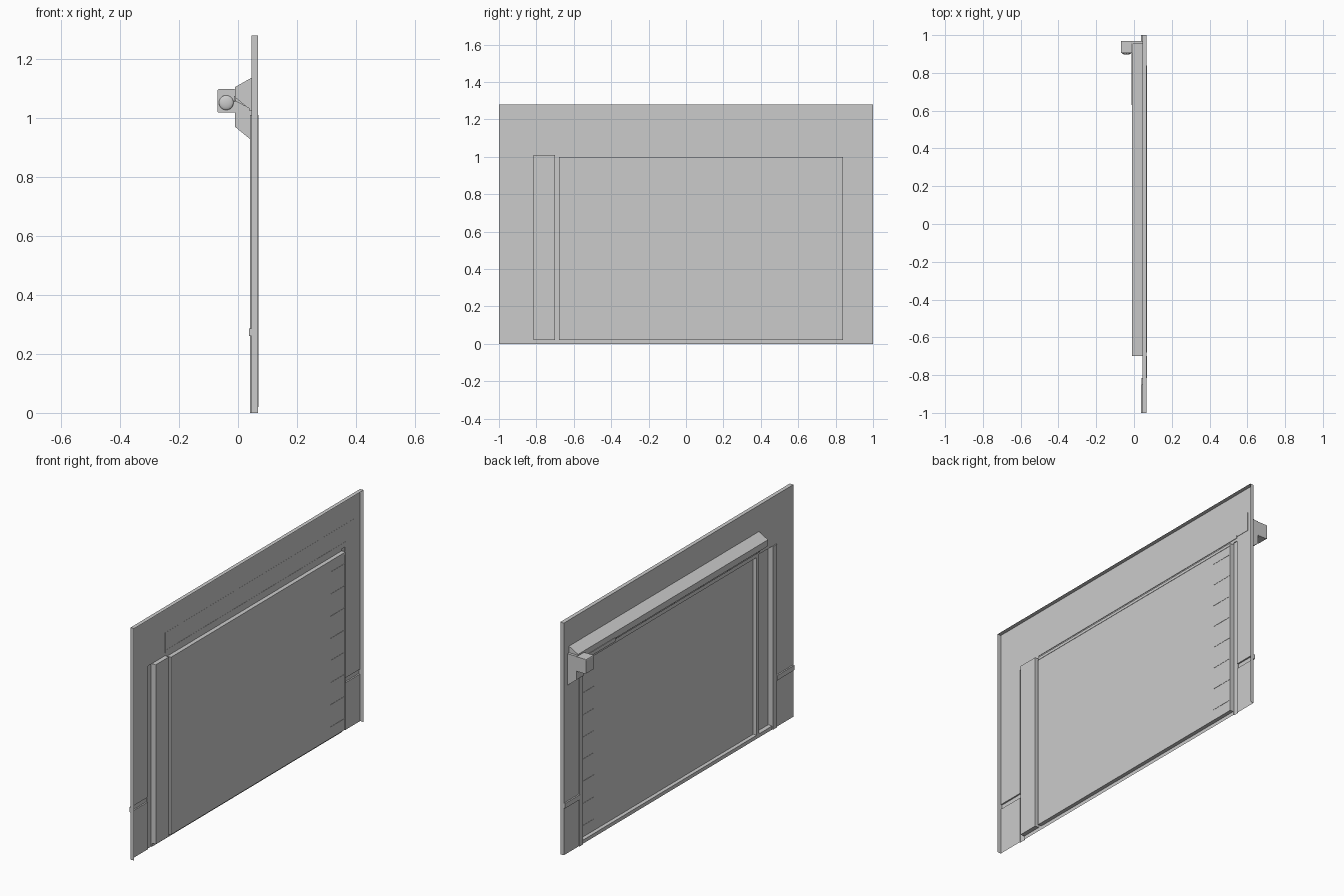
import bpy, bmesh, math
from mathutils import Matrix

if "Cube" in bpy.data.objects:
    bpy.data.objects.remove(bpy.data.objects["Cube"])


def finish(name, bm, fix=True):
    bmesh.ops.remove_doubles(bm, verts=bm.verts, dist=1e-5)
    if fix:
        bmesh.ops.recalc_face_normals(bm, faces=bm.faces)
    me = bpy.data.meshes.new(name)
    bm.to_mesh(me)
    bm.free()
    ob = bpy.data.objects.new(name, me)
    bpy.context.collection.objects.link(ob)
    return ob


def quad(bm, pts):
    bm.faces.new([bm.verts.new(p) for p in pts])


def box(name, x0, x1, y0, y1, z0, z1, bevel=0):
    bm = bmesh.new()
    m = Matrix.Translation(((x0+x1)/2, (y0+y1)/2, (z0+z1)/2)) @ Matrix.Diagonal((x1-x0, y1-y0, z1-z0, 1))
    bmesh.ops.create_cube(bm, size=1, matrix=m)
    if bevel:
        edges = [e for e in bm.edges if abs(e.verts[0].co.y - e.verts[1].co.y) > 1e-4]
        bmesh.ops.bevel(bm, geom=edges, offset=bevel, segments=2, profile=0.5, affect='EDGES')
    return finish(name, bm)


def extrude_y(name, profile, y0, y1):
    bm = bmesh.new()
    f = bm.faces.new([bm.verts.new((x, y0, z)) for x, z in profile])
    r = bmesh.ops.extrude_face_region(bm, geom=[f])
    bmesh.ops.translate(bm, vec=(0, y1-y0, 0), verts=[v for v in r['geom'] if isinstance(v, bmesh.types.BMVert)])
    return finish(name, bm)


def stepped_sheet(name, base, regions, door):
    """Single sheet in the YZ plane whose depth x is set by painted rectangles."""
    ys = sorted({v for r in regions for v in r[:2]} | {-1, 1})
    zs = sorted({v for r in regions for v in r[2:4]} | {0, TOP})

    def depth(i, j):
        y, z = (ys[i]+ys[i+1])/2, (zs[j]+zs[j+1])/2
        d = base
        for a, b, c, e, x in regions:
            if a < y < b and c < z < e:
                d = x
        return d
    bm = bmesh.new()
    ny, nz = len(ys)-1, len(zs)-1
    for i in range(ny):
        for j in range(nz):
            a, b, c, e, d = ys[i], ys[i+1], zs[j], zs[j+1], depth(i, j)
            inside = door[0] <= a and b <= door[1] and door[2] <= c and e <= door[3]
            if not inside:
                quad(bm, [(d, a, c), (d, a, e), (d, b, e), (d, b, c)])
            # step to the next cell, or the return rim on the outer edge
            n = depth(i+1, j) if i+1 < ny else BACK
            if n != d:
                quad(bm, [(d, b, c), (d, b, e), (n, b, e), (n, b, c)])
            n = depth(i, j+1) if j+1 < nz else BACK
            if n != d:
                quad(bm, [(d, a, e), (n, a, e), (n, b, e), (d, b, e)])
            if i == 0:
                quad(bm, [(d, a, c), (BACK, a, c), (BACK, a, e), (d, a, e)])
    return finish(name, bm)


TOP, BACK, FACE = 1.28, 0.067, 0.045
DOOR = (-0.68, 0.835, 0.02, 0.985)

# wall with pressed rails, guides and the recess for the door
stepped_sheet("wall_shell", FACE, [
    (-1, -0.85, 0.26, 0.287, 0.037),
    (0.87, 1, 0.26, 0.287, 0.037),
    (-0.85, -0.815, 0, 1.01, 0.040),
    (0.84, 0.87, 0, 1.01, 0.040),
    (-0.815, -0.70, 0.02, 1.01, 0.069),
    (-0.70, 0.84, 0.02, 1.0, 0.068),
    (-0.70, -0.68, 0.02, 1.0, FACE),
    (*DOOR, 0.066)], DOOR)

# door leaf
bm = bmesh.new()
y0, y1, z0, z1 = DOOR
quad(bm, [(0.066, y0, z0), (0.066, y0, z1), (0.066, y1, z1), (0.066, y1, z0)])
finish("door_panel", bm)

# short slat seams at one end of the door
for k in range(8):
    z = 0.08 + k*0.122
    box(f"slat_seam_{k}", 0.0645, 0.0675, 0.71, 0.835, z, z+0.004)

# roller hood over the door
extrude_y("roller_hood", [(0.047, 1.137), (-0.01, 1.105), (-0.01, 1.07), (0.035, 1.033), (0.047, 1.033)], -0.70, 0.955)
box("hood_front_lip", -0.013, -0.009, 0.63, 0.955, 1.055, 1.075)
box("lintel_strip", 0.038, 0.048, -0.70, 0.87, 1.025, 1.04)

# drive bracket and motor at the hood end
extrude_y("drive_bracket", [(0.045, 1.10), (-0.01, 1.10), (-0.01, 0.97), (0.045, 0.925)], 0.955, 0.97)
extrude_y("bracket_foot", [(0.045, 1.03), (-0.01, 1.06), (-0.01, 0.97), (0.045, 0.925)], 0.905, 0.955)
box("motor_box", -0.07, -0.008, 0.905, 0.97, 1.018, 1.098, 0.006)

# domed cap on the motor
bm = bmesh.new()
bmesh.ops.create_uvsphere(bm, u_segments=20, v_segments=10, radius=1,
                          matrix=Matrix.Translation((-0.04, 0.905, 1.052)) @ Matrix.Diagonal((0.025, 0.008, 0.025, 1)))
cap = finish("motor_cap", bm)
for p in cap.data.polygons:
    p.use_smooth = True
